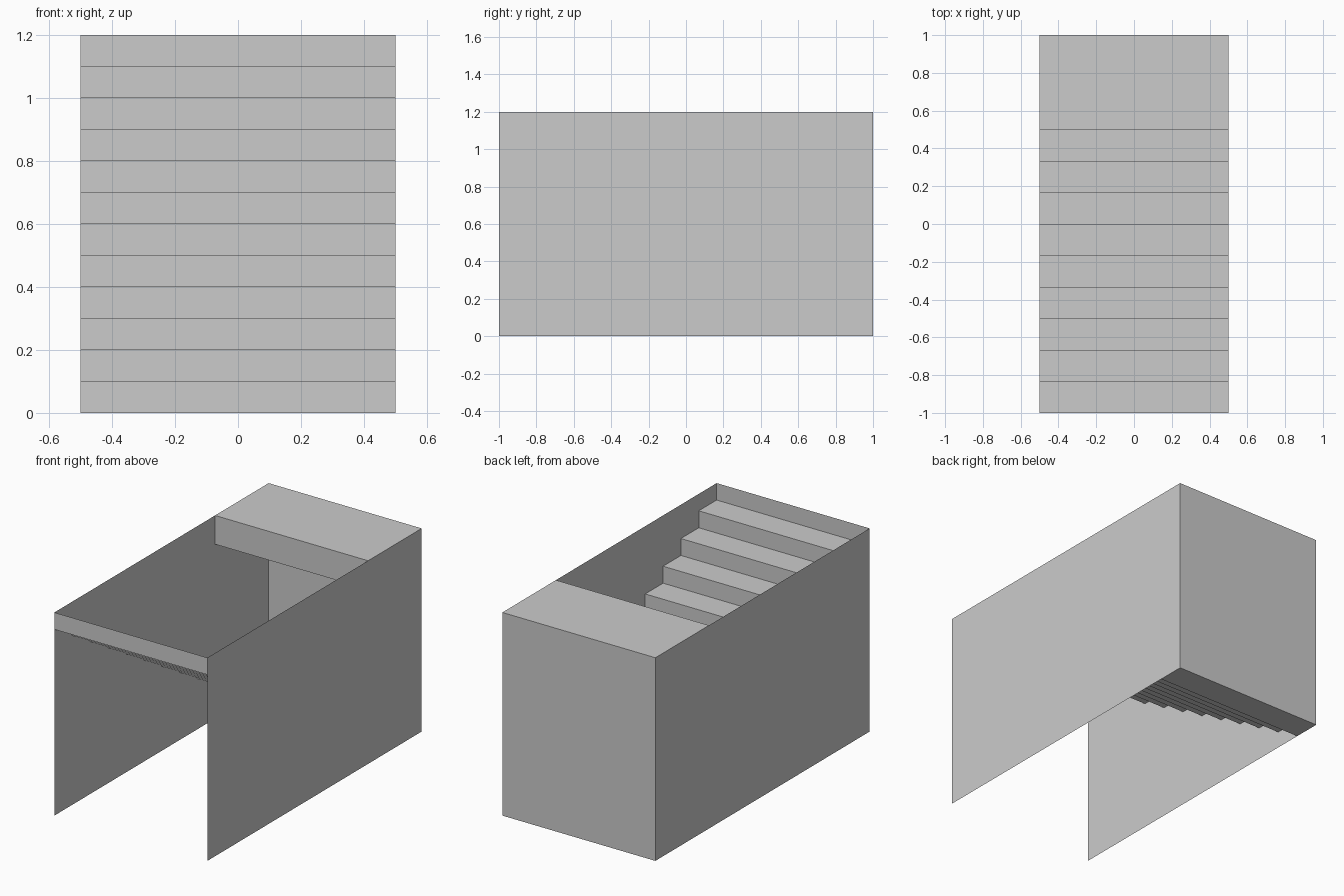
import bpy

cube = bpy.data.objects.get("Cube")
if cube:
    bpy.data.objects.remove(cube, do_unlink=True)

WIDTH, LENGTH, HEIGHT, STEPS = 1.0, 2.0, 1.2, 12
HALF, FRONT, BACK = WIDTH / 2, -LENGTH / 2, LENGTH / 2
TREAD, RISER = LENGTH / STEPS, HEIGHT / STEPS

grey = bpy.data.materials.new("light_grey")
grey.use_nodes = True
colour = (0.6, 0.6, 0.6, 1)
grey.diffuse_color = colour
grey.node_tree.nodes["Principled BSDF"].inputs["Base Color"].default_value = colour


def add_object(name, verts, faces):
    mesh = bpy.data.meshes.new(name)
    mesh.from_pydata(verts, [], faces)
    mesh.materials.append(grey)
    obj = bpy.data.objects.new(name, mesh)
    bpy.context.collection.objects.link(obj)
    return obj


def ribbon(name, profile):
    """Sweep an open (y, z) profile across the full width as a thin sheet."""
    verts = [(x, y, z) for y, z in profile for x in (-HALF, HALF)]
    faces = [(2 * i, 2 * i + 1, 2 * i + 3, 2 * i + 2) for i in range(len(profile) - 1)]
    return add_object(name, verts, faces)


# Side walls: single sheets, open at the front
for name, x in (("left_wall", HALF), ("right_wall", -HALF)):
    corners = [(x, FRONT, 0), (x, BACK, 0), (x, BACK, HEIGHT), (x, FRONT, HEIGHT)]
    add_object(name, corners, [(0, 1, 2, 3) if x > 0 else (3, 2, 1, 0)])

# Back wall
ribbon("back_wall", [(BACK, HEIGHT), (BACK, 0)])

# Staircase sheet going down from the front top edge to the back foot
steps = [(FRONT, HEIGHT)]
for i in range(STEPS):
    z = HEIGHT - (i + 1) * RISER
    steps += [(FRONT + i * TREAD, z), (FRONT + (i + 1) * TREAD, z)]
ribbon("stairs", list(reversed(steps)))

# Landing over the foot of the stairs: underside, front edge and top
LANDING_FRONT, LANDING_BASE = 0.5, HEIGHT - 0.17
ribbon("landing", [(BACK, LANDING_BASE), (LANDING_FRONT, LANDING_BASE),
                   (LANDING_FRONT, HEIGHT), (BACK, HEIGHT)])
